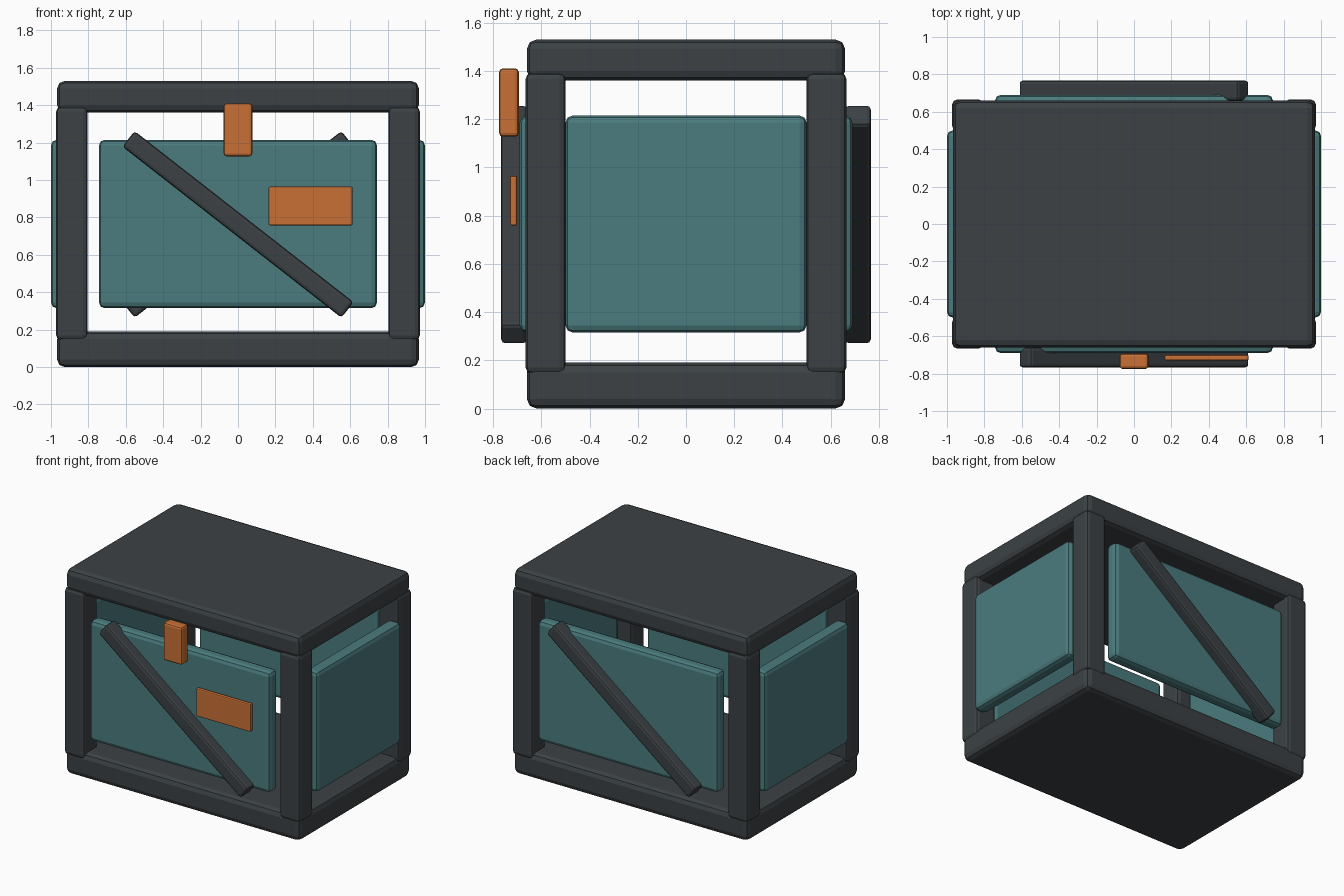
import bpy, math

if "Cube" in bpy.data.objects:
    bpy.data.objects.remove(bpy.data.objects["Cube"])


def material(name, color):
    m = bpy.data.materials.new(name)
    m.diffuse_color = color
    m.use_nodes = True
    m.node_tree.nodes["Principled BSDF"].inputs["Base Color"].default_value = m.diffuse_color
    return m


DARK = material("dark_metal", (0.045, 0.053, 0.058, 1))
TEAL = material("teal_panel", (0.07, 0.2, 0.21, 1))
ORANGE = material("orange_accent", (0.58, 0.16, 0.035, 1))


def box(name, lo, hi, mat, bevel, tilt=0.0):
    """Bevelled box between two corners, optionally tilted about y."""
    loc = [(a + b) / 2 for a, b in zip(lo, hi)]
    bpy.ops.mesh.primitive_cube_add(size=1, location=loc)
    ob = bpy.context.object
    ob.name = name
    ob.scale = [b - a for a, b in zip(lo, hi)]
    bpy.ops.object.transform_apply(location=False, rotation=False, scale=True)
    ob.rotation_euler[1] = tilt
    mod = ob.modifiers.new("bevel", "BEVEL")
    mod.width = bevel
    mod.segments = 2
    ob.data.materials.append(mat)
    return ob


# Base and lid slabs
box("base", (-0.967, -0.66, 0), (0.967, 0.66, 0.19), DARK, 0.04)
box("lid", (-0.967, -0.66, 1.36), (0.967, 0.66, 1.53), DARK, 0.04)

# Mirrored corner posts
for sx, xn in ((-1, "left"), (1, "right")):
    for sy, yn in ((-1, "front"), (1, "back")):
        cx, cy = sx * 0.888, sy * 0.582
        box(f"{yn}_{xn}_post", (cx - 0.084, cy - 0.083, 0.145),
            (cx + 0.084, cy + 0.083, 1.392), DARK, 0.025)

# Panels and diagonal braces, one pair per axis
for s, yn, xn in ((-1, "front", "left"), (1, "back", "right")):
    cy, cx = s * 0.64, s * 0.95
    box(f"{yn}_panel", (-0.743, cy - 0.05, 0.315), (0.743, cy + 0.05, 1.215), TEAL, 0.03)
    box(f"{xn}_panel", (cx - 0.05, -0.5, 0.315), (cx + 0.05, 0.5, 1.215), TEAL, 0.03)
    by = s * 0.713
    box(f"{yn}_brace", (-0.743, by - 0.055, 0.763 - 0.053),
        (0.743, by + 0.055, 0.763 + 0.053), DARK, 0.018,
        math.radians(-38 * s))

# Front latch and plate
box("latch", (-0.077, -0.775, 1.127), (0.077, -0.693, 1.41), ORANGE, 0.016)
box("plate", (0.163, -0.73, 0.758), (0.613, -0.70, 0.965), ORANGE, 0.008)
